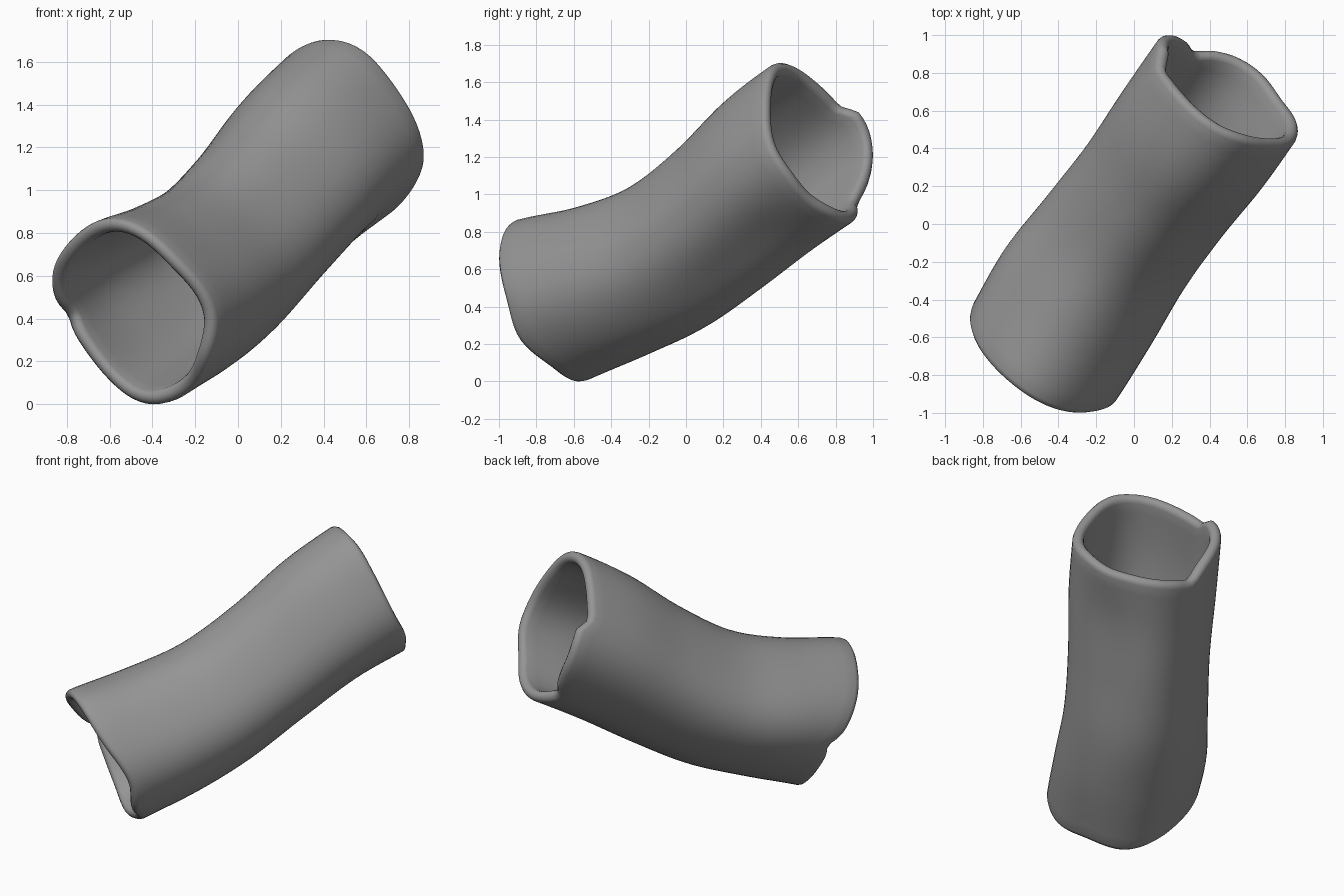
import bpy, bmesh, math
from mathutils import Vector

cube = bpy.data.objects.get("Cube")
if cube:
    bpy.data.objects.remove(cube, do_unlink=True)

# Local frame: length axis, sideways axis and the upward axis of each section
axis = Vector((0.513, 0.739, 0.436)).normalized()
side = Vector((0.82, -0.57, 0)).normalized()
up = side.cross(axis)
middle = Vector((0, -0.02, 0.855))

HALF, WALL, SEGMENTS, RINGS = 0.985, 0.07, 72, 28

# Stations: position, sideways shift, upward shift, half width, half height,
# swelling of the lower ridge, swelling of the upper ridge
stations = [(-1.1, 0.0, 0.02, 0.43, 0.455, 0.03, 0),
            (-0.95, 0.0, 0.01, 0.44, 0.455, 0.03, 0),
            (-0.57, -0.025, -0.06, 0.448, 0.42, 0.04, 0),
            (-0.2, -0.025, -0.105, 0.425, 0.41, 0.015, 0),
            (0.2, -0.01, -0.075, 0.42, 0.425, -0.02, 0),
            (0.6, 0.0, -0.015, 0.437, 0.447, -0.03, 0.01),
            (0.95, 0.0, 0.01, 0.438, 0.443, 0.01, 0.03),
            (1.1, 0.0, 0.01, 0.435, 0.435, 0.01, 0.03)]
LOWER_RIDGE, UPPER_RIDGE = 302, 62

# Ragged rims: angle in degrees, offset along the tube
front_rim = [(0, 0.03), (40, 0.015), (90, 0.025), (135, 0.015), (160, 0.035), (177, 0.065),
             (187, 0.11), (198, 0.08), (220, 0.045), (240, 0.015), (258, -0.015),
             (272, -0.025), (300, 0.0), (330, -0.02)]
back_rim = [(0, -0.02), (40, 0.0), (62, 0.01), (82, 0.0), (135, -0.02), (150, -0.02),
            (160, 0.04), (192, 0.02), (215, -0.03), (230, -0.09), (245, -0.06),
            (265, -0.03), (285, -0.02), (310, -0.03), (335, -0.015)]


def smooth_lookup(points, x):
    """Cubic interpolation through a sorted list of (position, value) pairs."""
    i = 1
    while i < len(points) - 3 and points[i + 1][0] < x:
        i += 1
    (xa, a), (xb, b), (xc, c), (xd, d) = points[i - 1:i + 3]
    w = xc - xb
    f = (x - xb) / w
    mb, mc = (c - a) / (xc - xa) * w, (d - b) / (xd - xb) * w
    return ((2*f**3 - 3*f**2 + 1) * b + (f**3 - 2*f**2 + f) * mb
            + (3*f**2 - 2*f**3) * c + (f**3 - f**2) * mc)


def rim_offset(rim, angle):
    wrapped = ([(p - 360, v) for p, v in rim[-2:]] + rim
               + [(p + 360, v) for p, v in rim[:3]])
    return smooth_lookup(wrapped, math.degrees(angle) % 360)


def ridge(angle, degrees):
    """Soft bump around one direction of the section."""
    return math.exp(6 * (math.cos(angle - math.radians(degrees)) - 1))


def surface_point(t, angle, inset):
    """Point on the softly four-cornered section, moved in from the outside."""
    du, dv, wide, tall, low, high = (
        smooth_lookup([(s[0], s[k]) for s in stations], t) for k in range(1, 7))
    change = (0.015 * math.cos(4 * (angle + math.radians(8))) - inset
              + low * ridge(angle, LOWER_RIDGE) + high * ridge(angle, UPPER_RIDGE))
    return (middle + axis * t + side * (du + (wide + change) * math.cos(angle))
            + up * (dv + (tall + change) * math.sin(angle)))


# Closed wall profile: outside, rounded back lip, inside, rounded front lip
LIP = WALL / 2
profile = [(i / RINGS, 0, 0) for i in range(RINGS + 1)]
profile += [(1, LIP * math.sin(a), LIP - LIP * math.cos(a))
            for a in (math.pi * k / 6 for k in range(1, 6))]
profile += [(1 - i / RINGS, 0, WALL) for i in range(RINGS + 1)]
profile += [(0, -LIP * math.sin(a), LIP + LIP * math.cos(a))
            for a in (math.pi * k / 6 for k in range(1, 6))]

bm = bmesh.new()
loops = []
for j in range(SEGMENTS):
    angle = math.tau * j / SEGMENTS
    start = -HALF + rim_offset(front_rim, angle) + LIP
    end = HALF + rim_offset(back_rim, angle) - LIP
    loops.append([bm.verts.new(surface_point(start + (end - start) * s + push, angle, inset))
                  for s, push, inset in profile])
count = len(profile)
for j in range(SEGMENTS):
    here, there = loops[j], loops[(j + 1) % SEGMENTS]
    for i in range(count):
        k = (i + 1) % count
        bm.faces.new((here[i], there[i], there[k], here[k]))
bmesh.ops.recalc_face_normals(bm, faces=bm.faces)

# Stand on the ground, centred
low = Vector([min(v.co[k] for v in bm.verts) for k in range(3)])
high = Vector([max(v.co[k] for v in bm.verts) for k in range(3)])
base = Vector(((low.x + high.x) / 2, (low.y + high.y) / 2, low.z))
bmesh.ops.translate(bm, verts=bm.verts, vec=-base)

mesh = bpy.data.meshes.new("hollow_tube")
bm.to_mesh(mesh)
bm.free()
mesh.shade_smooth()
tube = bpy.data.objects.new("hollow_tube", mesh)
bpy.context.collection.objects.link(tube)

# Plain grey
grey = bpy.data.materials.new("plain_grey")
grey.use_nodes = True
colour = (0.3, 0.3, 0.3, 1)
grey.diffuse_color = colour
grey.node_tree.nodes["Principled BSDF"].inputs["Base Color"].default_value = colour
mesh.materials.append(grey)
